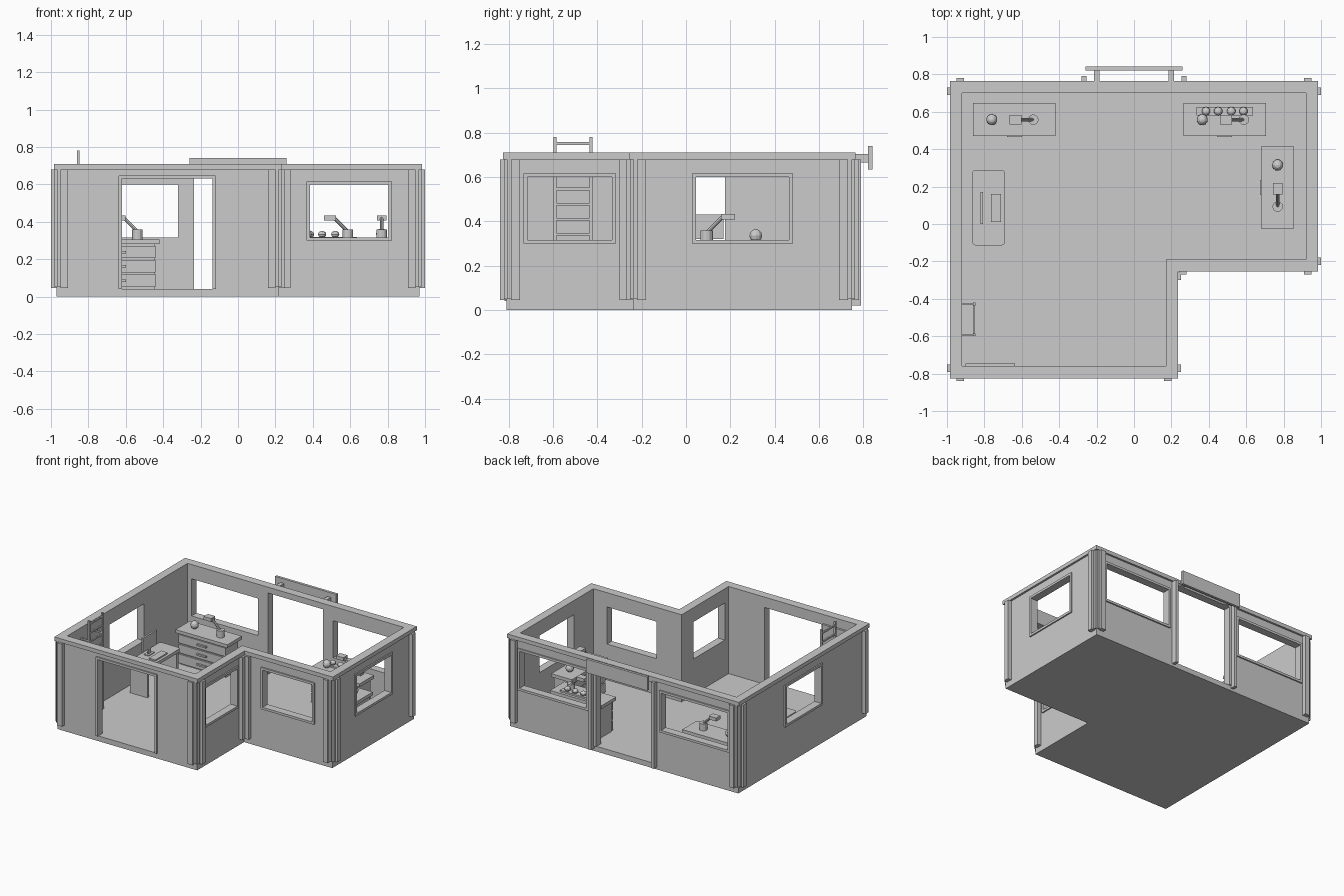
import bpy, bmesh, math
from mathutils import Vector, Matrix

if "Cube" in bpy.data.objects:
    bpy.data.objects.remove(bpy.data.objects["Cube"], do_unlink=True)

# One plain grey for everything
grey = bpy.data.materials.new("plain grey")
grey.use_nodes = True
grey.diffuse_color = (0.6, 0.6, 0.6, 1)
grey.node_tree.nodes["Principled BSDF"].inputs["Base Color"].default_value = (0.6, 0.6, 0.6, 1)


def finish(name, bm, place=None):
    bmesh.ops.recalc_face_normals(bm, faces=bm.faces)
    if place:
        bm.transform(place)
    mesh = bpy.data.meshes.new(name)
    bm.to_mesh(mesh)
    bm.free()
    mesh.materials.append(grey)
    obj = bpy.data.objects.new(name, mesh)
    bpy.context.collection.objects.link(obj)
    return obj


def boxes(name, spans, place=None):
    """One object out of boxes given as (x0, x1, y0, y1, z0, z1)."""
    bm = bmesh.new()
    for x0, x1, y0, y1, z0, z1 in spans:
        m = (Matrix.Translation(((x0 + x1) / 2, (y0 + y1) / 2, (z0 + z1) / 2))
             @ Matrix.Diagonal((abs(x1 - x0), abs(y1 - y0), abs(z1 - z0), 1)))
        bmesh.ops.create_cube(bm, size=1, matrix=m)
    return finish(name, bm, place)


def ball(name, centre, radius, place=None, squash=1):
    bm = bmesh.new()
    bmesh.ops.create_uvsphere(bm, u_segments=10, v_segments=6, radius=radius)
    bm.transform(Matrix.Translation(centre) @ Matrix.Diagonal((1, 1, squash, 1)))
    return finish(name, bm, place)


def rod(name, a, b, radius, place=None, sides=12):
    a, b = Vector(a), Vector(b)
    bm = bmesh.new()
    bmesh.ops.create_cone(bm, cap_ends=True, segments=sides, radius1=radius,
                          radius2=radius, depth=(b - a).length)
    turn = (b - a).to_track_quat('Z', 'Y').to_matrix().to_4x4()
    bm.transform(Matrix.Translation((a + b) / 2) @ turn)
    return finish(name, bm, place)


# Footprint of the L-shaped building
X, FRONT, BACK, NX, NY = 0.97, -0.81, 0.75, 0.22, -0.24
THICK, FLOOR, TOP = 0.05, 0.04, 0.68


def footprint(o=0):
    return [Vector(p) for p in ((-X - o, FRONT - o), (NX + o, FRONT - o), (NX + o, NY - o),
                                (X + o, NY - o), (X + o, BACK + o), (-X - o, BACK + o))]


# Floor slab
bm = bmesh.new()
face = bm.faces.new([bm.verts.new((p.x, p.y, 0)) for p in footprint()])
new = bmesh.ops.extrude_face_region(bm, geom=[face])["geom"]
bmesh.ops.translate(bm, vec=(0, 0, FLOOR), verts=[v for v in new if isinstance(v, bmesh.types.BMVert)])
finish("floor", bm)

# Cap rail along the wall tops
bm = bmesh.new()
loops = [[bm.verts.new((p.x, p.y, z)) for p in footprint(o)]
         for o, z in ((0.015, TOP), (0.015, 0.71), (-THICK, 0.71), (-THICK, TOP))]
for a, b in zip(loops, loops[1:] + loops[:1]):
    for i in range(6):
        j = (i + 1) % 6
        bm.faces.new((a[i], a[j], b[j], b[i]))
finish("cap_rail", bm)


def wall(name, along, outer, inner, start, end, openings):
    """Straight wall with framed openings (a0, a1, z0, z1)."""
    def span(a0, a1, t0, t1, z0, z1):
        return (a0, a1, t0, t1, z0, z1) if along == "x" else (t0, t1, a0, a1, z0, z1)
    parts, at = [], start
    out = outer + math.copysign(0.01, outer - inner)
    for a0, a1, z0, z1 in openings:
        parts.append(span(at, a0, outer, inner, FLOOR, TOP))
        if z0 > FLOOR:
            parts.append(span(a0, a1, outer, inner, FLOOR, z0))
        if z1 < TOP:
            parts.append(span(a0, a1, outer, inner, z1, TOP))
        at = a1
        w = 0.015
        trim = [span(a0 - 0.003, a0 + w, out, inner, z0, z1), span(a1 - w, a1 + 0.003, out, inner, z0, z1),
                span(a0, a1, out, inner, z1 - w, z1 + 0.003)]
        if z0 > FLOOR:
            trim.append(span(a0, a1, out, inner, z0 - 0.003, z0 + w))
        boxes(name + "_opening_frame", trim)
    parts.append(span(at, end, outer, inner, FLOOR, TOP))
    boxes(name, parts)


SILL, HEAD = 0.3, 0.615
wall("front_wall", "x", FRONT, FRONT + THICK, -X, NX, [(-0.635, -0.12, FLOOR, 0.645)])
wall("notch_side_wall", "y", NX, NX - THICK, FRONT + THICK, NY + THICK, [(-0.73, -0.32, SILL, HEAD)])
wall("notch_front_wall", "x", NY, NY + THICK, NX, X, [(0.37, 0.82, SILL, HEAD)])
wall("left_wall", "y", X, X - THICK, NY + THICK, BACK - THICK, [(0.03, 0.48, SILL, HEAD)])
wall("right_wall", "y", -X, THICK - X, FRONT + THICK, BACK - THICK, [(-0.26, 0.19, SILL, HEAD)])
wall("back_wall", "x", BACK, BACK - THICK, -X, X,
     [(-0.9, -0.305, SILL, HEAD), (-0.25, 0.25, FLOOR, TOP), (0.305, 0.9, SILL, HEAD)])

# Corner trim: a flat plate and a raised strip at both ends of each wall
corners, trim = footprint(), []
for i, p in enumerate(corners):
    q = corners[(i + 1) % 6]
    d = (q - p).normalized()
    n = Vector((d.y, -d.x))
    for end, step in ((p, d), (q, -d)):
        for near, far, out, z0 in ((0.002, 0.06, 0.012, 0.05), (0.02, 0.06, 0.03, 0.045)):
            a, b = end + step * near, end + step * far + n * out
            trim.append((a.x, b.x, a.y, b.y, z0, TOP))
boxes("corner_trim", trim)

# Back door jambs and the blank sign on its brackets
boxes("back_door_jambs", [(s * 0.255, s * 0.28, BACK, 0.79, 0.02, TOP) for s in (-1, 1)])
boxes("sign_board", [(-0.26, 0.26, 0.822, 0.842, 0.635, 0.74)])
boxes("sign_brackets", [(s * 0.185, s * 0.215, BACK, 0.822, 0.665, 0.705) for s in (-1, 1)])

# Sliding panel parked beside the front door
boxes("sliding_panel", [(-0.9, -0.635, -0.76, -0.745, FLOOR, 0.64)])


def counter(name, x, y, turn=0):
    """Drawer counter with a ball and a desk lamp, front towards local -y."""
    m = Matrix.Translation((x, y, 0)) @ Matrix.Rotation(turn, 4, 'Z')
    boxes(name + "_body", [(-0.195, 0.195, -0.07, 0.08, FLOOR, 0.28)], m)
    boxes(name + "_top", [(-0.22, 0.22, -0.088, 0.088, 0.28, 0.305)], m)
    drawers, handles = [], []
    for z0, z1 in ((0.05, 0.12), (0.13, 0.195), (0.205, 0.27)):
        mid = (z0 + z1) / 2
        drawers.append((-0.2, 0.2, -0.08, -0.07, z0, z1))
        handles.append((-0.04, 0.04, -0.094, -0.08, mid - 0.006, mid + 0.006))
    boxes(name + "_drawers", drawers, m)
    boxes(name + "_handles", handles, m)
    ball(name + "_ball", (-0.12, 0, 0.335), 0.03, m)
    rod(name + "_lamp_base", (0.102, 0, 0.305), (0.102, 0, 0.358), 0.028, m)
    rod(name + "_lamp_arm", (0.1, 0, 0.35), (0.03, 0, 0.42), 0.009, m, 8)
    boxes(name + "_lamp_head", [(-0.025, 0.038, -0.025, 0.025, 0.408, 0.434)], m)


counter("back_right_counter", -0.64, 0.558)
counter("back_left_counter", 0.485, 0.558)
counter("left_counter", 0.768, 0.195, -math.pi / 2)

# Tray of knobs on the back left counter
boxes("knob_tray", [(0.335, 0.635, 0.58, 0.625, 0.305, 0.318)])
for kx in (0.385, 0.45, 0.52, 0.585):
    ball("tray_knob", (kx, 0.603, 0.333), 0.023, squash=0.8)

# Desk with rounded corners, end panels, screen and keyboard
desk = boxes("desk_top", [(-0.865, -0.69, -0.115, 0.29, 0.252, 0.277)])
bm = bmesh.new()
bm.from_mesh(desk.data)
upright = [e for e in bm.edges if abs(e.verts[0].co.z - e.verts[1].co.z) > 0.01]
bmesh.ops.bevel(bm, geom=upright, offset=0.02, segments=3, affect='EDGES', profile=0.5)
bm.to_mesh(desk.data)
bm.free()
boxes("desk_end_panels", [(-0.85, -0.7, y, y + 0.02, FLOOR, 0.252) for y in (-0.1, 0.255)])
boxes("screen", [(-0.822, -0.808, 0, 0.17, 0.32, 0.43)])
boxes("screen_stand", [(-0.82, -0.81, 0.07, 0.1, 0.277, 0.32), (-0.835, -0.795, 0.05, 0.12, 0.277, 0.283)])
boxes("keyboard", [(-0.765, -0.71, 0.01, 0.16, 0.277, 0.287)])

# Ladder fixed to the right wall
boxes("ladder_rails", [(-0.862, -0.847, y - 0.007, y + 0.007, FLOOR, 0.78) for y in (-0.592, -0.428)])
boxes("ladder_rungs", [(-0.86, -0.849, -0.592, -0.428, 0.062 + i * 0.0683, 0.074 + i * 0.0683)
                       for i in range(11)])
boxes("ladder_brackets", [(-0.92, -0.855, y - 0.005, y + 0.005, z, z + 0.012)
                          for y in (-0.592, -0.428) for z in (0.15, 0.62)])
